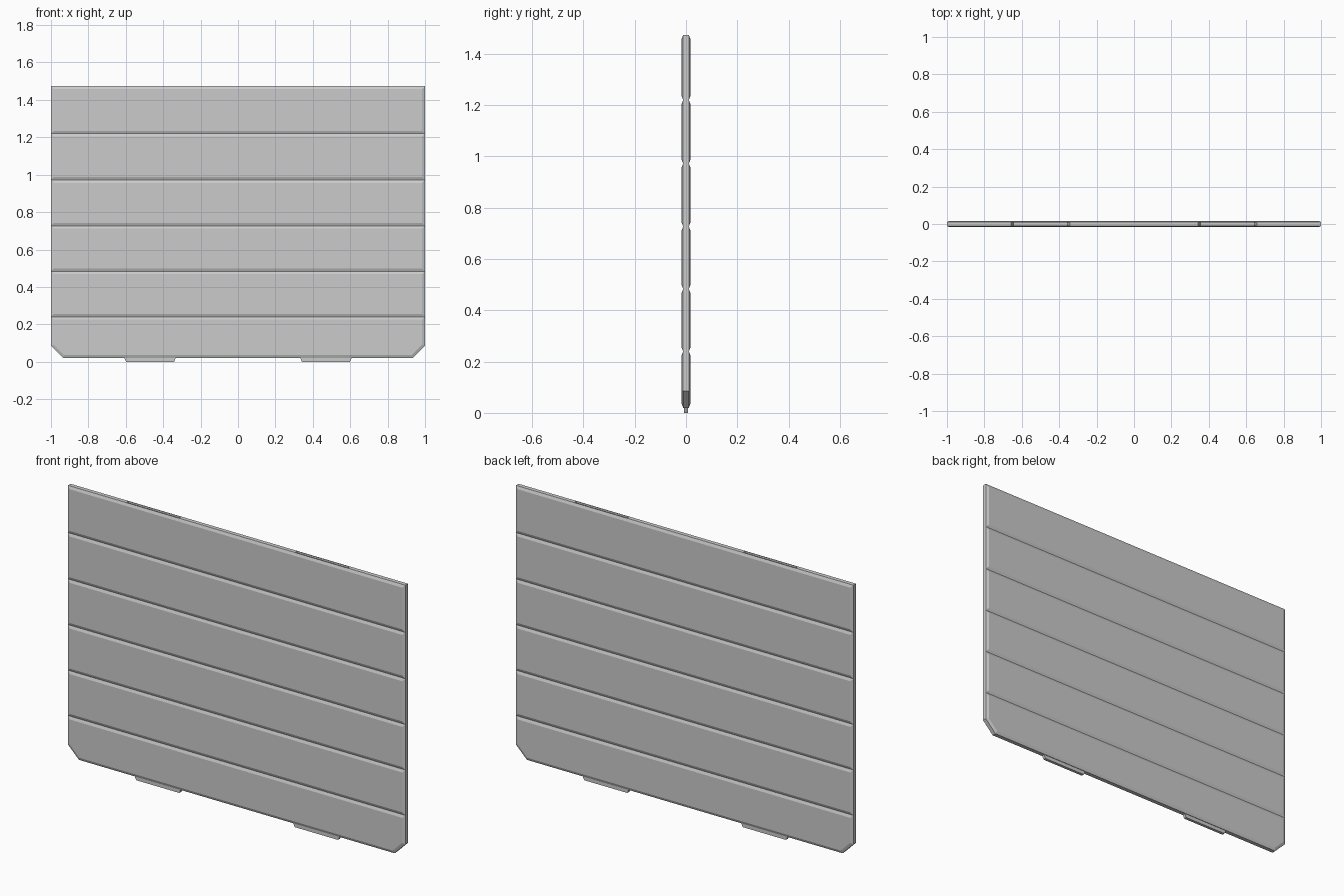
import bpy, bmesh

if "Cube" in bpy.data.objects:
    bpy.data.objects.remove(bpy.data.objects["Cube"])

RIM = 0.011      # half thickness at the plank edges
FACE = 0.017     # half thickness at the raised faces
SEAMS = [0.02, 0.24, 0.483, 0.727, 0.972, 1.22, 1.473]


def prism(name, outline, half, bevel=0.0):
    """Extrude an x/z outline along y; optionally raise bevelled faces on both sides."""
    bm = bmesh.new()
    front = bm.faces.new([bm.verts.new((x, -half, z)) for x, z in outline])
    ext = bmesh.ops.extrude_face_region(bm, geom=[front], use_keep_orig=True)
    verts = [g for g in ext["geom"] if isinstance(g, bmesh.types.BMVert)]
    bmesh.ops.translate(bm, verts=verts, vec=(0, 2 * half, 0))
    bmesh.ops.recalc_face_normals(bm, faces=bm.faces[:])
    if bevel:
        bm.normal_update()
        sides = [f for f in bm.faces if abs(f.normal.y) > 0.9]
        bmesh.ops.inset_individual(bm, faces=sides, thickness=bevel,
                                   depth=0.0, use_even_offset=True)
        for f in sides:
            for v in f.verts:
                v.co.y = FACE if v.co.y > 0 else -FACE
    mesh = bpy.data.meshes.new(name)
    bm.to_mesh(mesh)
    bm.free()
    obj = bpy.data.objects.new(name, mesh)
    bpy.context.collection.objects.link(obj)
    return obj


# Stacked planks; the lowest one has clipped corners
planks = []
for i, (lo, hi) in enumerate(zip(SEAMS, SEAMS[1:])):
    if i == 0:
        outline = [(-0.935, lo), (0.935, lo), (1, 0.085), (1, hi), (-1, hi), (-1, 0.085)]
    else:
        outline = [(-1, lo), (1, lo), (1, hi), (-1, hi)]
    planks.append(prism(f"plank_{i + 1}", outline, RIM, 0.015))

# Locating tabs below and matching slots in the top edge
for side, cx in (("left", -0.47), ("right", 0.47)):
    prism(f"tab_{side}", [(cx - 0.128, 0), (cx + 0.128, 0),
                          (cx + 0.14, 0.025), (cx - 0.14, 0.025)], 0.008)
    sx = 0.5 if cx > 0 else -0.5
    cutter = prism(f"slot_cutter_{side}", [(sx - 0.145, 1.45), (sx + 0.145, 1.45),
                                           (sx + 0.16, 1.48), (sx - 0.16, 1.48)], 0.0085)
    cutter.hide_render = True
    cutter.hide_set(True)
    mod = planks[-1].modifiers.new(f"slot_{side}", 'BOOLEAN')
    mod.operation = 'DIFFERENCE'
    mod.solver = 'EXACT'
    mod.object = cutter
